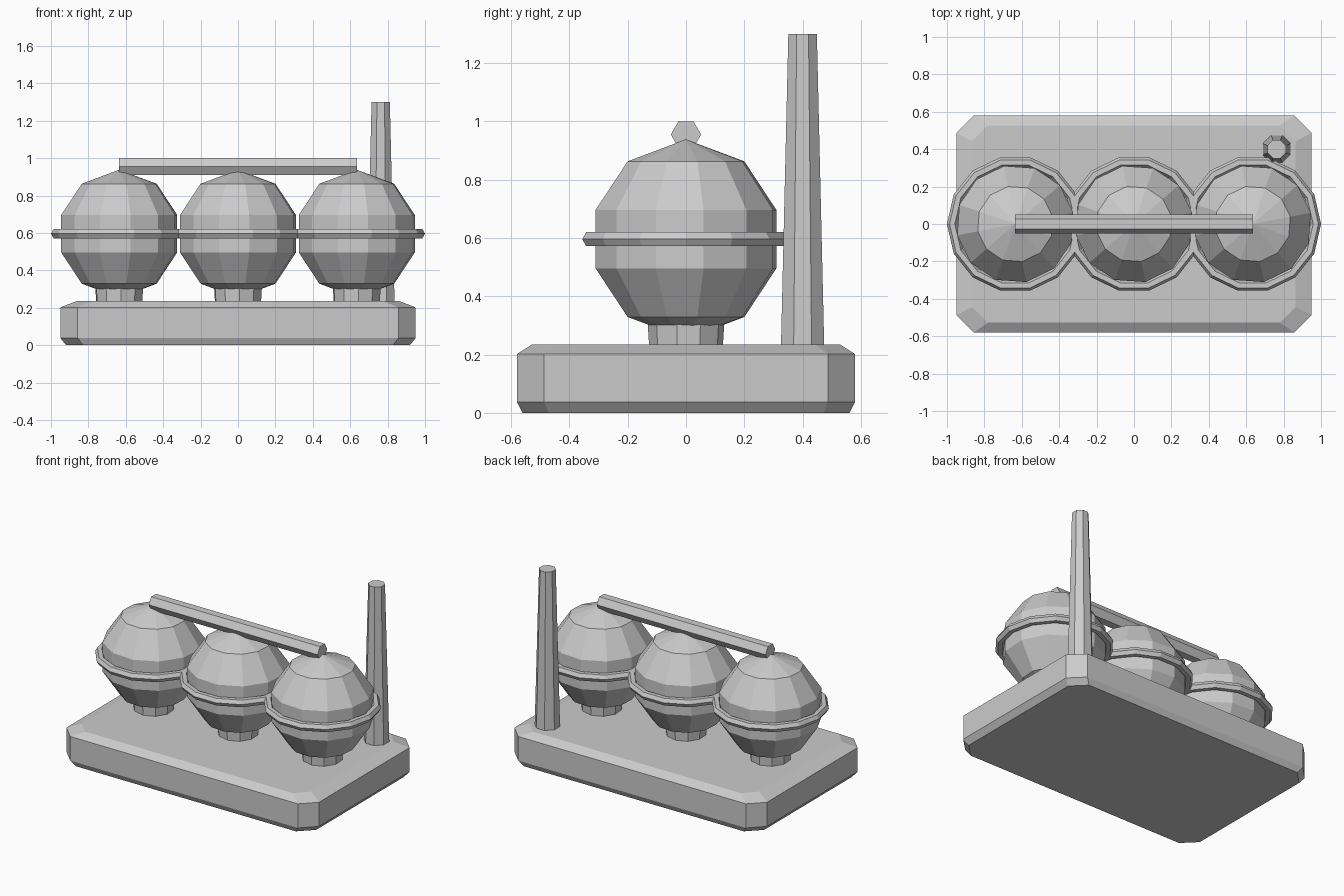
import bpy, bmesh
from math import sin, cos, pi, radians

cube = bpy.data.objects.get("Cube")
if cube:
    bpy.data.objects.remove(cube)

GREY = (0.6, 0.6, 0.6, 1)
grey = bpy.data.materials.new("plain grey")
grey.use_nodes = True
grey.diffuse_color = GREY
grey.node_tree.nodes["Principled BSDF"].inputs["Base Color"].default_value = GREY


def finish(name, bm, location=(0, 0, 0)):
    bmesh.ops.recalc_face_normals(bm, faces=bm.faces)
    mesh = bpy.data.meshes.new(name)
    bm.to_mesh(mesh)
    bm.free()
    mesh.materials.append(grey)
    obj = bpy.data.objects.new(name, mesh)
    obj.location = location
    bpy.context.collection.objects.link(obj)
    return obj


def circle(n, turn=0):
    return [(cos(2 * pi * i / n + turn), sin(2 * pi * i / n + turn)) for i in range(n)]


def stack(name, outline, rings, location=(0, 0, 0), closed=False):
    """Skin copies of an outline, one per (scale, height) ring; scale 0 is a pole."""
    bm = bmesh.new()
    n = len(outline)
    loops = []
    for s, z in rings:
        if s == 0:
            loops.append([bm.verts.new((0, 0, z))] * n)
        else:
            loops.append([bm.verts.new((x * s, y * s, z)) for x, y in outline])
    pairs = list(zip(loops, loops[1:]))
    if closed:
        pairs.append((loops[-1], loops[0]))
    for a, b in pairs:
        for i in range(n):
            j = (i + 1) % n
            bm.faces.new(dict.fromkeys((a[i], a[j], b[j], b[i])))
    if not closed:
        for loop, (s, z) in ((loops[0], rings[0]), (loops[-1], rings[-1])):
            if s:
                bm.faces.new(loop)
    return finish(name, bm, location)


# Chamfered base slab with cut corners
HX, HY, CUT = 0.95, 0.58, 0.093
quarter = [(HX, HY - CUT), (HX - CUT, HY)]
base_outline = (quarter + [(-x, y) for x, y in quarter[::-1]]
                + [(-x, -y) for x, y in quarter] + [(x, -y) for x, y in quarter[::-1]])
stack("base", base_outline, [(0.967, 0), (1, 0.038), (1, 0.202), (0.91, 0.235)])

# Three tanks, each with a pedestal and an equator band
SPACING, TANK_Z = 0.635, 0.596
tank_profile = [(0, -0.342), (0.204, -0.267), (0.316, -0.1),
                (0.316, 0.1), (0.204, 0.267), (0, 0.342)]
band_section = [(0.337 + 0.028 * c, 0.028 * s) for c, s in circle(6)]
for side, x in (("right", -SPACING), ("middle", 0), ("left", SPACING)):
    stack(side + "_tank", circle(12, radians(11)), tank_profile, (x, 0, TANK_Z))
    stack(side + "_band", circle(14), band_section, (x, 0, TANK_Z), closed=True)
    stack(side + "_pedestal", circle(10, radians(22)), [(0.125, 0.2), (0.133, 0.33)], (x, 0, 0))

# Tapered chimney at the back corner
stack("chimney", circle(8, pi / 8), [(0.081, 0.2), (0.053, 1.3)], (0.763, 0.4, 0))

# Hexagonal pipe joining the tank tops
pipe = stack("top_pipe", circle(6, pi / 2), [(0.052, -SPACING), (0.052, SPACING)], (0, 0, 0.955))
pipe.rotation_euler = (0, pi / 2, 0)
